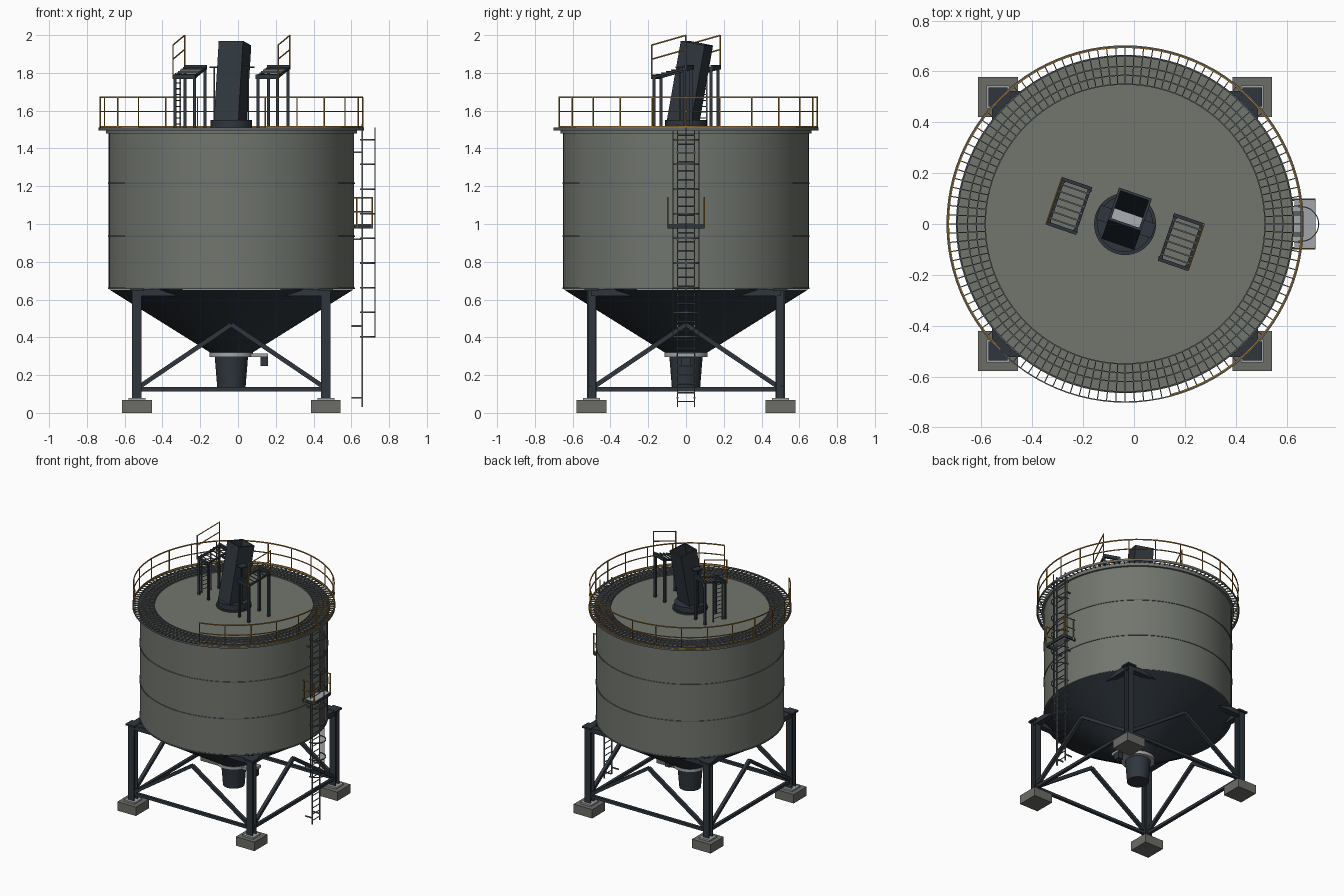
import bpy, bmesh, math
from mathutils import Matrix, Vector

if "Cube" in bpy.data.objects:
    bpy.data.objects.remove(bpy.data.objects["Cube"])

def mat(name, r, g, b):
    m = bpy.data.materials.new(name)
    m.diffuse_color = (r, g, b, 1)
    m.use_nodes = True
    m.node_tree.nodes["Principled BSDF"].inputs["Base Color"].default_value = m.diffuse_color
    return m

SHELL = mat("grey green paint", .165, .18, .155)
DARK = mat("dark steel", .028, .037, .047)
GALV = mat("galvanised steel", .12, .13, .14)
LIGHT = mat("light steel", .36, .38, .40)
YELLOW = mat("safety ochre", .42, .22, .035)
CONC = mat("concrete", .15, .155, .135)
CX = -0.035  # tank axis
C = Vector((CX, 0, 0))

def finish(name, bm, m, smooth=False):
    bmesh.ops.recalc_face_normals(bm, faces=bm.faces)
    me = bpy.data.meshes.new(name)
    bm.to_mesh(me)
    bm.free()
    me.materials.append(m)
    ob = bpy.data.objects.new(name, me)
    bpy.context.collection.objects.link(ob)
    if smooth:
        bpy.ops.object.select_all(action='DESELECT')
        ob.select_set(True)
        bpy.context.view_layer.objects.active = ob
        bpy.ops.object.shade_smooth_by_angle(angle=math.radians(30))
    return ob

def box(bm, c, s, M=Matrix()):
    bmesh.ops.create_cube(bm, size=1, matrix=M @ Matrix.Translation(c) @ Matrix.Diagonal((*s, 1)))

def beam(bm, a, b, w, h=None, sides=0, M=Matrix()):
    # square beam or round rod between two points
    a, b = M @ Vector(a), M @ Vector(b)
    d = b - a
    T = Matrix.Translation((a + b) / 2) @ d.to_track_quat('Z', 'Y').to_matrix().to_4x4()
    if sides:
        bmesh.ops.create_cone(bm, cap_ends=True, segments=sides, radius1=w, radius2=w, depth=d.length, matrix=T)
    else:
        bmesh.ops.create_cube(bm, size=1, matrix=T @ Matrix.Diagonal((w, h or w, d.length, 1)))

def lathe(bm, prof, n=96, c=(CX, 0), a0=0, a1=360, closed=False):
    # sweep an (r, z) profile round a vertical axis
    full = a1 - a0 >= 360
    cols = []
    for i in range(n if full else n + 1):
        t = math.radians(a0 + (a1 - a0) * i / n)
        cols.append([bm.verts.new((c[0] + r * math.cos(t), c[1] + r * math.sin(t), z)) for r, z in prof])
    k = len(prof)
    for i in range(n):
        p, q = cols[i], cols[(i + 1) % len(cols)]
        for j in range(k if closed else k - 1):
            bm.faces.new((p[j], q[j], q[(j + 1) % k], p[(j + 1) % k]))
    if not closed and full:
        for j in (0, k - 1):
            bm.faces.new([col[j] for col in cols])

def ring(bm, r, z, w, h, **kw):
    lathe(bm, [(r - w / 2, z - h / 2), (r + w / 2, z - h / 2), (r + w / 2, z + h / 2), (r - w / 2, z + h / 2)],
          closed=True, **kw)

# tank shell, roof and top rim
bm = bmesh.new()
lathe(bm, [(.65, .655), (.65, 1.48), (.665, 1.48), (.665, 1.5)])
finish("tank_shell", bm, SHELL, True)
bm = bmesh.new()
for z in (.66, .935, 1.215):
    ring(bm, .65, z, .008, .008)
finish("shell_seams", bm, GALV)

# hopper cone and outlet
bm = bmesh.new()
lathe(bm, [(.648, .654), (.11, .318)])
finish("hopper_cone", bm, DARK, True)
bm = bmesh.new()
lathe(bm, [(.115, .296), (.115, .32)], 48)
box(bm, (.06, 0, .305), (.2, .1, .02))
finish("slide_gate", bm, LIGHT, True)
bm = bmesh.new()
lathe(bm, [(.07, .135), (.075, .135), (.088, .297), (.08, .297)], 48)
finish("outlet_spout", bm, DARK, True)
bm = bmesh.new()
box(bm, (.14, 0, .275), (.04, .05, .055))
finish("gate_actuator", bm, DARK)

# support frame: footings, columns, brackets, braces
foot, plate, frame = bmesh.new(), bmesh.new(), bmesh.new()
for sx in (-1, 1):
    for sy in (-1, 1):
        x, y = CX + .5 * sx, .5 * sy
        box(foot, (x, y, .034), (.157, .157, .068))
        box(plate, (x, y, .074), (.09, .09, .012))
        for s in (-1, 1):
            box(frame, (x, y + s * .021, .365), (.05, .008, .57))
        box(frame, (x, y, .365), (.01, .04, .57))
        box(frame, (x, y, .652), (.075, .075, .012))
        box(frame, (x - sx * .12, y, .637), (.24, .045, .036))
        box(frame, (x, y - sy * .12, .637), (.045, .24, .036))
for k in range(4):
    M = Matrix.Translation(C) @ Matrix.Rotation(k * math.pi / 2, 4, 'Z')
    beam(frame, (-.5, -.5, .125), (.5, -.5, .125), .022, M=M)
    for s in (-1, 1):
        beam(frame, (s * .5, -.5, .13), (0, -.5, .468), .024, M=M)
finish("footings", foot, CONC)
finish("base_plates", plate, LIGHT)
finish("support_frame", frame, DARK)

# ring walkway grating
bm = bmesh.new()
for r in (.55, .585, .62, .66, .7):
    ring(bm, r, 1.503, .005, .014)
for i in range(120):
    M = Matrix.Translation(C) @ Matrix.Rotation(i * math.tau / 120, 4, 'Z')
    box(bm, (.625, 0, 1.504), (.15, .004, .01), M)
finish("walkway_grating", bm, GALV)

# perimeter railing, open at the front left
bm = bmesh.new()
for z, h in ((1.67, .008), (1.595, .006), (1.512, .012)):
    ring(bm, .695, z, .006, h, n=80, a0=-75, a1=225)
for i in range(21):
    t = math.radians(-75 + 15 * i)
    p = C + Vector((.695 * math.cos(t), .695 * math.sin(t), 0))
    beam(bm, p + Vector((0, 0, 1.5)), p + Vector((0, 0, 1.67)), .004, sides=6)
finish("perimeter_railing", bm, YELLOW)

# inlet base and leaning open duct
bm = bmesh.new()
lathe(bm, [(.122, 1.5), (.122, 1.512), (.11, 1.512), (.11, 1.55)], 48)
finish("inlet_collar", bm, DARK, True)
ROT = Matrix.Rotation(math.radians(-19), 4, 'Z')
D = Matrix.Translation((-.042, -.018, 1.525)) @ ROT @ Matrix.Rotation(math.radians(-10.5), 4, 'X')
bm = bmesh.new()
for s in (-1, 1):
    box(bm, (s * .063, 0, .22), (.01, .136, .44), D)
    box(bm, (0, s * .063, .22), (.136, .01, .44), D)
finish("inlet_duct", bm, DARK)
bm = bmesh.new()
box(bm, (0, 0, .04), (.118, .118, .006), D)
finish("duct_floor", bm, LIGHT)
bm = bmesh.new()
P = Matrix.Translation(C) @ ROT
for s in (-1, 1):
    box(bm, (s * .09, .01, 1.83), (.05, .06, .01), P)
    beam(bm, (s * .095, 0, 1.51), (s * .095, 0, 1.83), .008, M=P)
finish("duct_brackets", bm, DARK)

# two sloping service platforms either side of the duct
for k, side in enumerate(("left", "right")):
    M = Matrix.Translation(C) @ Matrix.Rotation(k * math.pi, 4, 'Z') @ Matrix.Translation((-.22, .071, 0)) @ ROT
    o = 1 if k == 0 else -1
    zf = lambda y: 1.808 + o * y * .27   # both rise toward the back
    steel, tread, rail = bmesh.new(), bmesh.new(), bmesh.new()
    for x in (-.055, .055):
        for y in (-.085, .085):
            beam(steel, (x, y, 1.5), (x, y, zf(y)), .016, M=M)
        beam(steel, (x, -.095, zf(-.095) - .008), (x, .095, zf(.095) - .008), .012, M=M)
    for y in (-.092, .092):
        box(steel, (0, y, zf(y) - .004), (.126, .014, .024), M)
    for i in range(6):
        y = -.07 + .028 * i
        box(tread, (0, y, zf(y) + .002), (.12, .006, .006), M)
    pts = [(-.062, y, zf(y)) for y in (-.095, .095)]
    for h in (.09, .165):
        beam(rail, *[(a, b, c + h) for a, b, c in pts], .004, sides=6, M=M)
    for a, b, c in pts:
        beam(rail, (a, b, c - .01), (a, b, c + .168), .004, sides=6, M=M)
    finish(side + "_platform_frame", steel, DARK)
    finish(side + "_platform_treads", tread, GALV)
    finish(side + "_platform_rail", rail, YELLOW)
    if k == 0:  # short access ladder
        lad = bmesh.new()
        for y in (-.06, .02):
            beam(lad, (-.06, y, 1.505), (-.06, y, 1.8), .007, M=M)
        for i in range(9):
            beam(lad, (-.06, -.06, 1.53 + .031 * i), (-.06, .02, 1.53 + .031 * i), .003, sides=6, M=M)
        finish("platform_ladder", lad, GALV)

# main side ladder with standoffs and safety cage
LX = .658
bm = bmesh.new()
for s in (-1, 1):
    y = s * .045
    box(bm, (LX, y, .78), (.01, .007, 1.5))
    for z in (.08, .46, .92, 1.38):
        beam(bm, (.6, y, z), (LX, y, z), .008)
for i in range(32):
    z = .06 + .047 * i
    beam(bm, (LX, -.045, z), (LX, .045, z), .0035, sides=6)
finish("main_ladder", bm, GALV)
bm = bmesh.new()
for i in range(9):
    ring(bm, .068, .402 + .1305 * i, .004, .008, n=20, c=(LX, 0), a0=-100, a1=100)
for a in (-88, 0, 88):
    t = math.radians(a)
    x, y = LX + .068 * math.cos(t), .068 * math.sin(t)
    box(bm, (x, y, .955), (.005, .005, 1.11))
finish("ladder_cage", bm, GALV)

# small rest platform on the ladder
bm = bmesh.new()
box(bm, (.672, 0, .996), (.08, .19, .006))
finish("rest_platform_deck", bm, LIGHT)
bm = bmesh.new()
for y in (-.095, .095):
    box(bm, (.663, y, .987), (.1, .008, .022))
box(bm, (.71, 0, .987), (.008, .19, .022))
finish("rest_platform_frame", bm, DARK)
bm = bmesh.new()
for y in (-.097, .097):
    for x in (.628, .711):
        beam(bm, (x, y, .98), (x, y, 1.143), .004, sides=6)
    for z in (1.065, 1.14):
        beam(bm, (.615, y, z), (.713, y, z), .004, sides=6)
finish("rest_platform_rails", bm, YELLOW)
